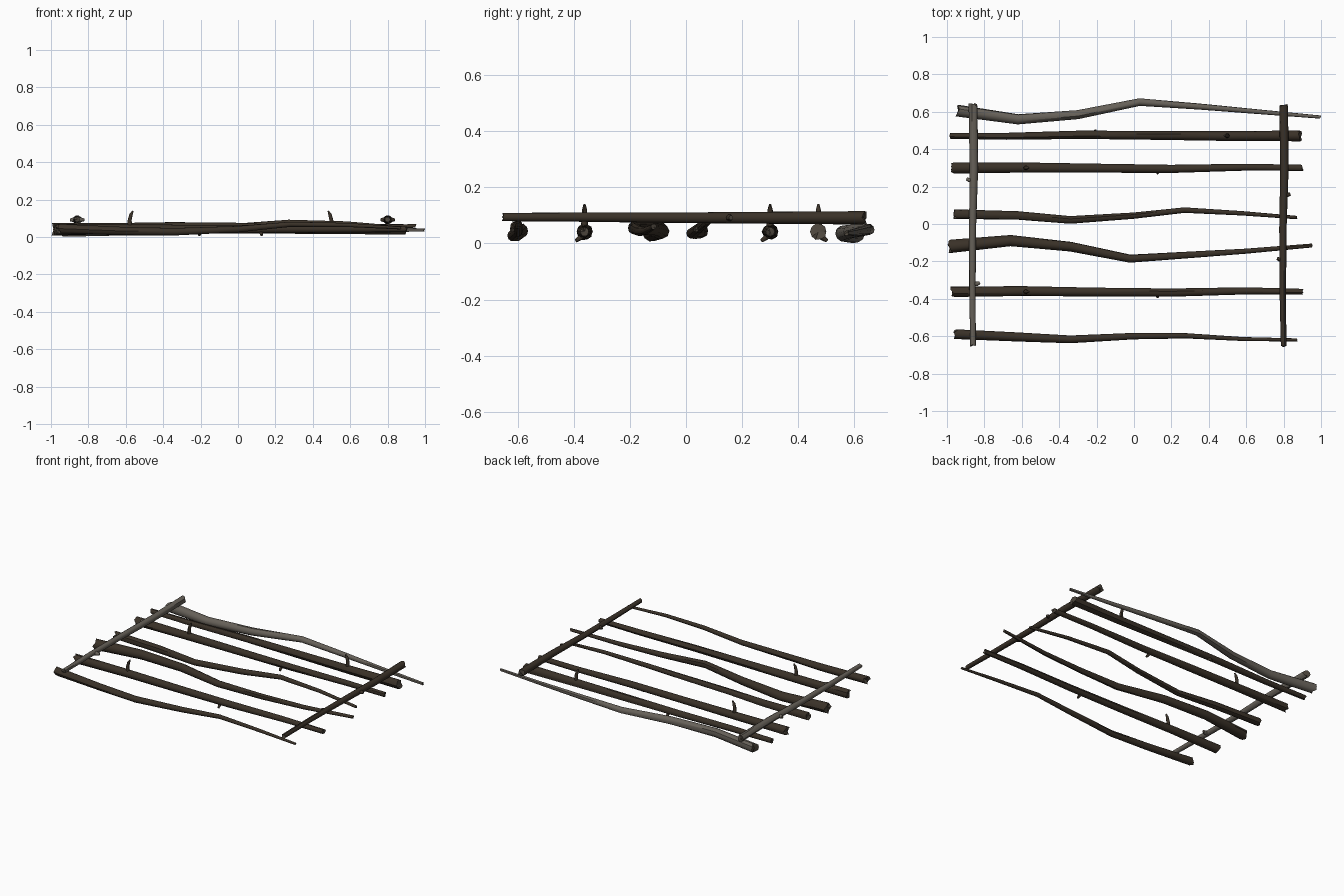
import bpy, bmesh, math, random
from mathutils import Vector

if "Cube" in bpy.data.objects:
    bpy.data.objects.remove(bpy.data.objects["Cube"])

random.seed(4)


def material(name, rgb):
    m = bpy.data.materials.new(name)
    m.diffuse_color = (*rgb, 1)
    m.use_nodes = True
    m.node_tree.nodes["Principled BSDF"].inputs["Base Color"].default_value = m.diffuse_color
    return m


BROWN = material("dark bark", (0.042, 0.031, 0.021))
GREY = material("weathered grey bark", (0.135, 0.12, 0.10))
CUT = material("broken wood end", (0.075, 0.062, 0.047))
SIDES = 10


def tube(bm, pts, radii, jag=0.0):
    """Sweep tapered rings along a path; the ends are ragged and slightly dished."""
    pts = [Vector(p) for p in pts]
    rings = []
    n = len(pts)
    for i, (p, r) in enumerate(zip(pts, radii)):
        t = (pts[min(i + 1, n - 1)] - pts[max(i - 1, 0)]).normalized()
        up = Vector((0, 0, 1)) if abs(t.z) < 0.8 else Vector((1, 0, 0))
        a = t.cross(up).normalized()
        b = a.cross(t)
        ring = []
        for k in range(SIDES):
            ang = 2 * math.pi * k / SIDES
            rr = r * (1 + random.uniform(-0.06, 0.06))
            v = p + a * math.cos(ang) * rr + b * math.sin(ang) * rr
            if i in (0, n - 1):
                v += t * random.uniform(-jag, jag) * min(1, r / 0.025)
            ring.append(bm.verts.new(v))
        rings.append(ring)
    for q, s in zip(rings, rings[1:]):
        for k in range(SIDES):
            bm.faces.new((q[k], q[(k + 1) % SIDES], s[(k + 1) % SIDES], s[k]))
    for ring, c in ((rings[0], pts[0]), (rings[-1], pts[-1])):
        mid = bm.verts.new(c)
        for k in range(SIDES):
            f = bm.faces.new((ring[k], ring[(k + 1) % SIDES], mid))
            f.material_index = 1


def stick(name, pts, r0, r1, mat, stubs=()):
    """A tapered stick with optional twig stubs, each given as a (path, radii) pair."""
    bm = bmesh.new()
    n = len(pts) - 1
    tube(bm, pts, [r0 + (r1 - r0) * i / n for i in range(n + 1)], 0.012)
    for path, radii in stubs:
        tube(bm, path, radii)
    bmesh.ops.recalc_face_normals(bm, faces=bm.faces)
    me = bpy.data.meshes.new(name)
    bm.to_mesh(me)
    bm.free()
    me.materials.append(mat)
    me.materials.append(CUT)
    ob = bpy.data.objects.new(name, me)
    bpy.context.collection.objects.link(ob)
    bpy.context.view_layer.objects.active = ob
    ob.select_set(True)
    bpy.ops.object.shade_smooth_by_angle(angle=math.radians(40))
    ob.select_set(False)


# Crooked rails
stick("crooked_rail_back",
      [(-.94, .605, .033), (-.62, .56, .035), (-.3, .585, .042), (.03, .652, .05),
       (.35, .628, .045), (.67, .6, .04), (.995, .572, .037)], .032, .009, GREY)
stick("crooked_rail_middle",
      [(-.955, .053, .045), (-.62, .045, .04), (-.34, .021, .036), (0, .045, .055),
       (.27, .075, .078), (.58, .057, .072), (.87, .035, .05)], .026, .009, BROWN)
stick("crooked_rail_wide",
      [(-.985, -.12, .04), (-.66, -.09, .045), (-.34, -.12, .055), (-.02, -.185, .055),
       (.3, -.165, .045), (.6, -.145, .045), (.95, -.115, .06)], .034, .01, BROWN)
stick("crooked_rail_front",
      [(-.955, -.588, .045), (-.62, -.604, .032), (-.34, -.617, .028), (0, -.6, .042),
       (.28, -.598, .068), (.58, -.615, .064), (.87, -.62, .048)], .026, .008, BROWN)


# Straight rails: same branch, the second one from the back is turned end for end
def straight_rail(name, y, flip):
    z = .042
    c = -.04

    def P(x, dy, dz):
        return (c + flip * (x - c), y + flip * dy, z + dz)
    path = [P(x, d, 0) for x, d in ((-.97, 0), (-.6, .002), (-.2, -.002),
                                    (.2, -.005), (.6, .004), (.9, 0))]
    peg = ([P(-.575, 0, 0), P(-.58, 0, .045), P(-.572, 0, .078), P(-.562, 0, .097)],
           [.014, .011, .009, .004])
    twig = ([P(.12, 0, -.01), P(.125, -.02, -.025), P(.127, -.031, -.033)],
            [.011, .009, .006])
    stick(name, path, .029, .016, BROWN, [peg, twig])


straight_rail("straight_rail_back", .472, -1)
straight_rail("straight_rail_centre", .30, 1)
straight_rail("straight_rail_front", -.362, 1)


# Cross bars lashed on top
def cross_bar(name, x, side, mat, ya, yb):
    z = .092
    path = [(x, .635, z), (x + .004, .3, z), (x - .003, -.02, z),
            (x - .004, -.35, z + .002), (x, -.65, z + .002)]
    stubs = [([(x, y, z), (x + s * .022, y, z), (x + s * .036, y + .006, z)],
              [.014, .012, .008]) for s, y in ((side, ya), (-side, yb))]
    stick(name, path, .024, .015, mat, stubs)


cross_bar("cross_bar_left", -.86, -1, GREY, .235, -.32)
cross_bar("cross_bar_right", .80, 1, BROWN, .155, -.19)
